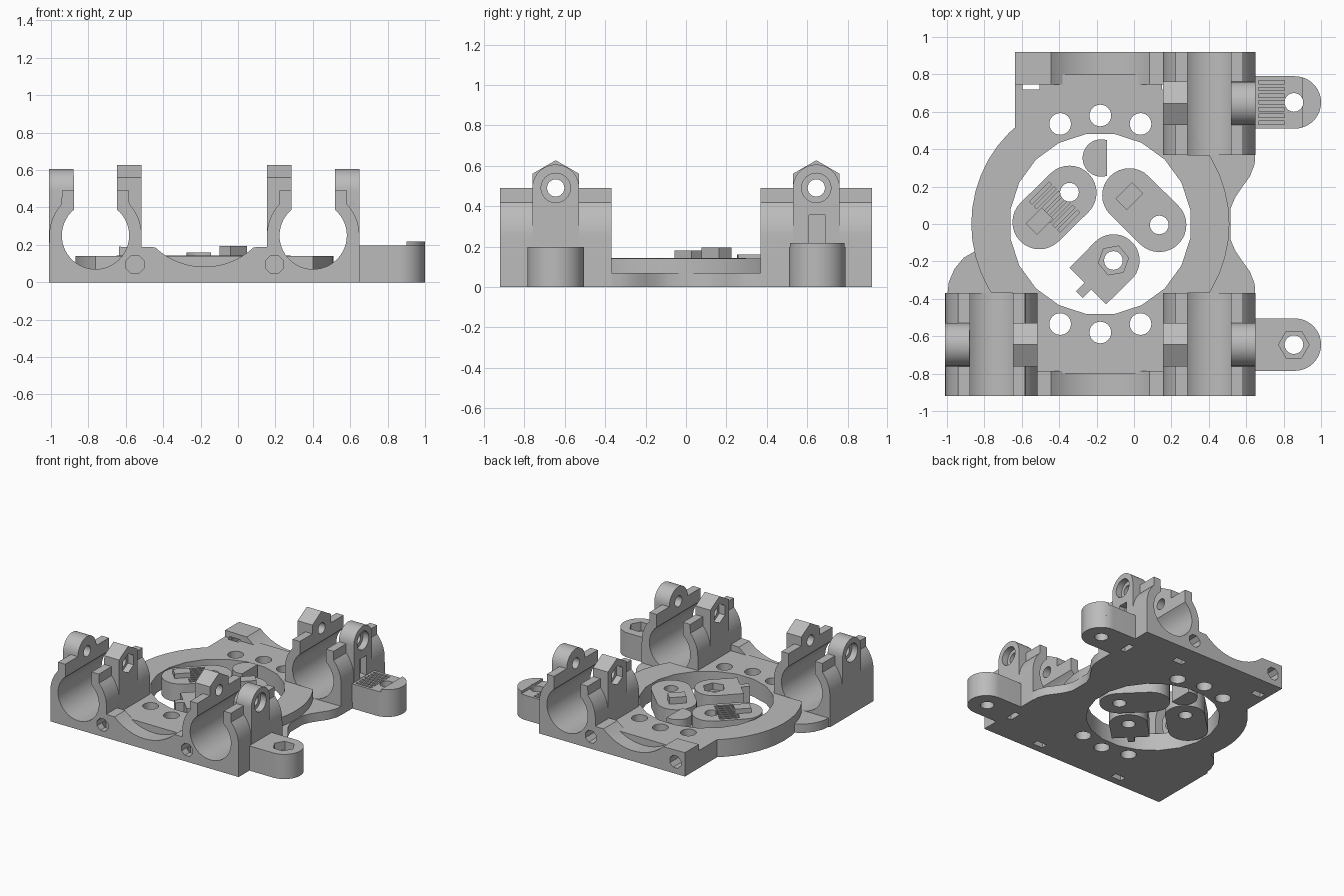
import bpy, bmesh, math
from mathutils import Vector

cube = bpy.data.objects.get("Cube")
if cube:
    bpy.data.objects.remove(cube, do_unlink=True)

grey = bpy.data.materials.new("plain grey")
grey.use_nodes = True
grey.diffuse_color = (0.5, 0.5, 0.5, 1)
grey.node_tree.nodes["Principled BSDF"].inputs["Base Color"].default_value = (0.5, 0.5, 0.5, 1)

AXES = {"x": lambda u, v, w: (w, u, v),
        "y": lambda u, v, w: (u, w, v),
        "z": lambda u, v, w: (u, v, w)}


def prism(name, pts, axis, lo, hi):
    """Extrude a closed 2D outline along an axis."""
    bm = bmesh.new()
    face = bm.faces.new([bm.verts.new(AXES[axis](u, v, lo)) for u, v in pts])
    step = Vector(AXES[axis](0, 0, hi - lo))
    top = bmesh.ops.extrude_face_region(bm, geom=[face])["geom"]
    bmesh.ops.translate(bm, vec=step, verts=[g for g in top if isinstance(g, bmesh.types.BMVert)])
    bmesh.ops.recalc_face_normals(bm, faces=bm.faces)
    mesh = bpy.data.meshes.new(name)
    bm.to_mesh(mesh)
    bm.free()
    mesh.materials.append(grey)
    obj = bpy.data.objects.new(name, mesh)
    bpy.context.collection.objects.link(obj)
    return obj


def arc(cx, cy, r, a0, a1, n):
    return [(cx + r * math.cos(math.radians(a0 + (a1 - a0) * i / n)),
             cy + r * math.sin(math.radians(a0 + (a1 - a0) * i / n))) for i in range(n + 1)]


def ngon(cx, cy, r, n=24, start=0):
    return arc(cx, cy, r, start, start + 360, n)[:-1]


def rect(x0, x1, y0, y1):
    return [(x0, y0), (x1, y0), (x1, y1), (x0, y1)]


def bar(cx, cy, length, width, angle):
    c, s = math.cos(math.radians(angle)), math.sin(math.radians(angle))
    return [(cx + u * c - v * s, cy + u * s + v * c)
            for u, v in rect(-length / 2, length / 2, -width / 2, width / 2)]


def capsule(p, q, r):
    a = math.degrees(math.atan2(q[1] - p[1], q[0] - p[0]))
    return arc(*q, r, a - 90, a + 90, 16) + arc(*p, r, a + 90, a + 270, 16)


def boolean(obj, others, op, keep=False):
    for other in others:
        other.hide_render = True
        mod = obj.modifiers.new("bool", "BOOLEAN")
        mod.operation, mod.solver, mod.object = op, "EXACT", other
    bpy.context.view_layer.update()
    mesh = bpy.data.meshes.new_from_object(obj.evaluated_get(bpy.context.evaluated_depsgraph_get()))
    obj.modifiers.clear()
    obj.data = mesh
    if not keep:
        for other in others:
            bpy.data.objects.remove(other, do_unlink=True)
    return obj


RING_X, HOLE_Z, MID_Y = -0.18, 0.25, 0.645
bodies, cutters = [], []


def cut(*args):
    cutters.append(prism("cutter", *args))


# Base: ring, plates, end walls and thin side flanges
base = prism("base_ring", ngon(RING_X, 0, 0.69, 48), "z", 0, 0.14)
dip = arc(RING_X, 0.47, 0.387, -47, -133, 20)


def wall(x0, y0, y1):
    pts = [(x0, 0), (0.2, 0), (0.2, 0.19)] + dip + [(x0, 0.19)]
    return prism("wall", pts, "y", y0, y1)


half = [(0.65, 0.4), (0.645, 0.32), (0.62, 0.255), (0.58, 0.2), (0.54, 0.14), (0.515, 0.08)]
right_edge = half + [(x, -y) for x, y in reversed(half)]
left_edge = [(-1, -0.4), (-0.99, -0.31), (-0.96, -0.24), (-0.91, -0.18), (-0.84, -0.14)]
boolean(base, [
    prism("front_plate", rect(-0.56, 0.2, -0.8, -0.3), "z", 0, 0.14),
    prism("back_plate", rect(-0.635, 0.2, 0.3, 0.8), "z", 0, 0.14),
    wall(-0.56, -0.92, -0.785), wall(-0.635, 0.745, 0.92),
    prism("right_flange", right_edge + [(0.2, -0.4), (0.2, 0.4)], "z", 0, 0.07),
    prism("left_flange", left_edge + [(-0.6, -0.14), (-0.6, -0.4)], "z", 0, 0.07),
], "UNION")
bodies.append(base)
cut(ngon(RING_X, 0, 0.487, 20, 9), "z", -0.1, 0.4)
for side in (-1, 1):
    for dx, y in ((-0.215, 0.535), (0, 0.58), (0.215, 0.535)):
        cut(ngon(RING_X + dx, side * y, 0.058), "z", -0.1, 0.3)


# Bearing clamps: split tube, rounded outer ear, peaked inner ear
def clamp(name, mirrored, yc):
    def fx(x):
        return 2 * RING_X - x if mirrored else x

    def flip(pts):
        return [(fx(x), z) for x, z in pts]

    def along(part, pts, a, b):
        return prism(part, pts, "x", min(fx(a), fx(b)), max(fx(a), fx(b)))

    cx, y0, y1 = 0.402, yc - 0.275, yc + 0.275
    outline = ([(0.155, 0), (0.65, 0)] + arc(cx, HOLE_Z, 0.247, 0, 43, 8)
               + [(0.582, 0.49), (0.222, 0.49)] + arc(cx, HOLE_Z, 0.247, 137, 180, 8))
    body = prism(name, flip(outline), "y", y0, y1)
    ear = [(yc + 0.116, 0.2)] + arc(yc, 0.49, 0.116, 0, 180, 20) + [(yc - 0.116, 0.2)]
    peak = [(yc - 0.116, 0.2), (yc + 0.116, 0.2), (yc + 0.116, 0.56), (yc, 0.627), (yc - 0.116, 0.56)]
    boolean(body, [along("outer_ear", ear, 0.48, 0.65), along("inner_ear", peak, 0.155, 0.32)], "UNION")
    # bolt hole, round recess and nut pocket
    boolean(body, [along("bolt", ngon(yc, 0.49, 0.043), 0, 0.8),
                   along("recess", ngon(yc, 0.49, 0.073), 0.6, 0.8),
                   along("nut", ngon(yc, 0.49, 0.076, 6, 30), 0, 0.205)], "DIFFERENCE")
    # bearing channel with open top
    channel = arc(cx, HOLE_Z, 0.18, 130, 410, 40) + [(cx + 0.117, 0.9), (cx - 0.117, 0.9)]
    cut(flip(channel), "y", y0 - (0.05 if yc < 0 else 0), y1 + (0.05 if yc > 0 else 0))
    bodies.append(body)


clamp("front_right_clamp", False, -MID_Y)
clamp("front_left_clamp", True, -MID_Y)
clamp("back_right_clamp", False, MID_Y)

# Blind screw holes in the end walls and nut slots from below
for x in (-0.55, 0.195):
    cut(ngon(x, 0.095, 0.052, 8, 22.5), "y", -1, -0.76)
    cut(ngon(x, 0.095, 0.052, 8, 22.5), "y", 0.76, 1)
    cut(rect(x - 0.045, x + 0.045, -0.86, -0.81), "z", -0.1, 0.15)
    cut(rect(x - 0.045, x + 0.045, 0.72, 0.77), "z", -0.1, 0.15)
for y in (-MID_Y, MID_Y):
    cut(rect(0.585, 0.63, y - 0.05, y + 0.05), "z", -0.1, 0.14)
cut(rect(0.61, 0.69, 0.2, 0.355), "x", 0.595, 0.7)

# Side tabs: plain one in front with nut pocket, toothed one at the back
for name, y in (("front_tab", -MID_Y), ("back_tab", 0.65)):
    tab = prism(name, [(0.64, y + 0.14), (0.64, y - 0.14)] + arc(0.86, y, 0.14, -90, 90, 24), "z", 0, 0.197)
    if y > 0:
        a = math.degrees(math.acos(0.04 / 0.14))
        boolean(tab, [prism("lip", arc(0.86, y, 0.14, -a, a, 20), "z", 0.1, 0.217)], "UNION")
        for i in range(7):
            cut(rect(0.665, 0.805, y - 0.117 + i * 0.036, y - 0.099 + i * 0.036), "z", 0.16, 0.3)
    else:
        cut(ngon(0.855, y, 0.082, 6), "z", 0.13, 0.3)
    cut(ngon(0.855, y, 0.05), "z", -0.1, 0.4)
    bodies.append(tab)

for body in bodies:
    boolean(body, cutters, "DIFFERENCE", keep=True)
for c in cutters:
    bpy.data.objects.remove(c, do_unlink=True)

# Loose small parts inside the ring
toothed = prism("toothed_clip", capsule((-0.505, 0.01), (-0.345, 0.167), 0.145), "z", 0, 0.143)
grooves = [prism("groove", bar(-0.425 + k * 0.025, 0.09 - k * 0.025, 0.15, 0.018, 45), "z", 0.1, 0.3)
           for k in range(-3, 4)]
boolean(toothed, grooves + [prism("hole", ngon(-0.345, 0.17, 0.05), "z", -0.1, 0.3)], "DIFFERENCE")
toothed_block = prism("toothed_clip_block", bar(-0.505, 0.015, 0.12, 0.085, 45), "z", 0.05, 0.18)

plain = prism("plain_clip", capsule((-0.025, 0.153), (0.135, -0.005), 0.145), "z", 0, 0.143)
boolean(plain, [prism("hole", ngon(0.135, -0.005, 0.05), "z", -0.1, 0.3)], "DIFFERENCE")
plain_block = prism("plain_clip_block", bar(-0.025, 0.15, 0.085, 0.125, -45), "z", 0.05, 0.195)

nut_clip = prism("nut_clip", arc(-0.11, -0.195, 0.14, -45, 135, 24) + [(-0.345, -0.235), (-0.15, -0.43)], "z", 0, 0.143)
boolean(nut_clip, [prism("tongue", bar(-0.25, -0.335, 0.12, 0.05, 45), "z", 0, 0.143)], "UNION")
boolean(nut_clip, [prism("pocket", ngon(-0.11, -0.195, 0.082, 6, 10), "z", 0.09, 0.3),
                   prism("hole", ngon(-0.11, -0.195, 0.05), "z", -0.1, 0.3)], "DIFFERENCE")
half_disc = prism("half_round_cam", arc(-0.175, 0.353, 0.1, 72, 288, 20), "z", 0, 0.16)

# Smooth the curved faces, keep the edges sharp
bpy.ops.object.select_all(action="DESELECT")
for obj in bodies + [toothed, plain, nut_clip, half_disc]:
    obj.select_set(True)
    bpy.context.view_layer.objects.active = obj
bpy.ops.object.shade_smooth_by_angle(angle=math.radians(25))
